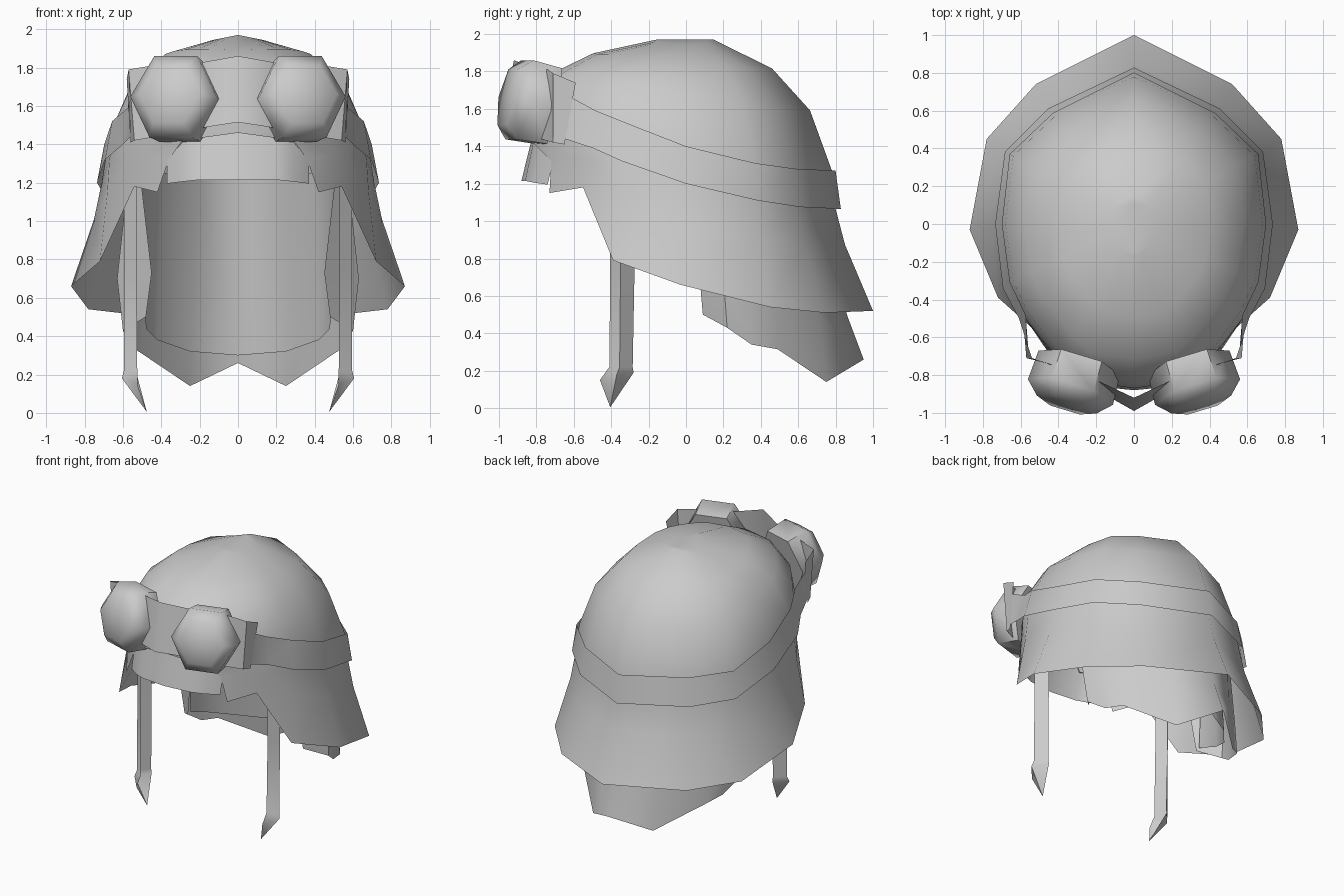
import bpy
import bmesh
from math import cos, sin, radians
from mathutils import Vector

cube = bpy.data.objects.get("Cube")
if cube:
    bpy.data.objects.remove(cube)

grey = bpy.data.materials.new("plain grey")
grey.use_nodes = True
GREY = (0.6, 0.6, 0.6, 1)
grey.diffuse_color = GREY
grey.node_tree.nodes["Principled BSDF"].inputs["Base Color"].default_value = GREY


def loft(name, rings, closed=False, angle=40):
    """Skin a list of equal-length point rows and mirror the result in x."""
    bm = bmesh.new()
    rows = [[bm.verts.new(p) for p in ring] for ring in rings]
    n = len(rows[0])
    for a, b in zip(rows, rows[1:]):
        for i in range(n if closed else n - 1):
            j = (i + 1) % n
            bm.faces.new((a[i], a[j], b[j], b[i]))
    bmesh.ops.remove_doubles(bm, verts=bm.verts, dist=0.0005)
    bmesh.ops.recalc_face_normals(bm, faces=bm.faces)
    mesh = bpy.data.meshes.new(name)
    bm.to_mesh(mesh)
    bm.free()
    mesh.materials.append(grey)
    obj = bpy.data.objects.new(name, mesh)
    bpy.context.collection.objects.link(obj)
    mirror = obj.modifiers.new("mirror", "MIRROR")
    mirror.merge_threshold = 0.001
    bpy.ops.object.select_all(action="DESELECT")
    obj.select_set(True)
    bpy.context.view_layer.objects.active = obj
    bpy.ops.object.shade_smooth_by_angle(angle=radians(angle))


# Helmet half-outlines, front centre to back centre
rim = [(0, -.87, 1.46), (.29, -.82, 1.42), (.36, -.72, 1.32), (.42, -.73, 1.15), (.54, -.55, 1.18),
       (.72, -.39, .79), (.87, -.03, .66), (.78, .45, .54), (.52, .74, .51), (0, 1, .52)]
brow = [(0, -.87, 1.55), (.27, -.83, 1.5), (.38, -.74, 1.46), (.49, -.61, 1.45), (.59, -.48, 1.39),
        (.67, -.33, 1.32), (.71, 0, 1.2), (.66, .37, 1.11), (.44, .59, 1.075), (0, .8, 1.065)]
crown = [(0, -.84, 1.64), (.26, -.8, 1.62), (.37, -.71, 1.62), (.47, -.59, 1.62), (.56, -.47, 1.59),
         (.64, -.3, 1.52), (.68, 0, 1.4), (.64, .36, 1.31), (.42, .57, 1.28), (0, .78, 1.27)]

# Helmet shell: flared skirt, then a faceted dome with a ridge along the top
flare = [(bx + (rx - bx) * .25, by + (ry - by) * .25, bz + (rz - bz) * .35)
         for (bx, by, bz), (rx, ry, rz) in zip(brow, rim)]
dome = [[(x * c, y * c, z + (1.97 - z) * s) for x, y, z in crown]
        for c, s in ((.85, .46), (.59, .78))]
dome.append([(x * .19, y * .19, 1.97 - .2 * x * .19) for x, y, z in crown])
dome.append([(0, y * .19, 1.97) for x, y, z in crown])
loft("helmet_shell", [rim, flare, brow, crown] + dome, angle=60)

# Goggle strap hugging the shell
low = [(.56, -.65, 1.44)] + [(x * 1.035, y * 1.035, z) for x, y, z in brow[4:]]
high = [(.57, -.63, 1.67)] + [(x * 1.025, y * 1.025, z) for x, y, z in crown[4:]]
loft("goggle_strap", [low, high])

# Goggle frame band
loft("goggle_frame", [
    [(0, -.92, 1.86), (.17, -.84, 1.83), (.45, -.74, 1.81), (.57, -.71, 1.79), (.58, -.59, 1.74)],
    [(0, -.99, 1.515), (.16, -.9, 1.49), (.42, -.78, 1.44), (.54, -.71, 1.42), (.56, -.65, 1.41)]])

# Hexagonal goggle cups with bulging lenses
axis = Vector((.28, -.93, .2)).normalized()
side = axis.cross(Vector((0, 0, 1))).normalized() * -1
up = axis.cross(side).normalized() * 1.06
back = Vector((.29, -.735, 1.615))
cups = []
for depth, r in ((0, 0), (0, .225), (.165, .235), (.235, .165), (.245, 0)):
    cups.append([back + axis * depth + (side * cos(radians(k * 60)) + up * sin(radians(k * 60))) * r
                 for k in range(6)])
loft("goggle_cups", cups, closed=True, angle=60)

# Visor plate under the brow
loft("visor", [
    [(0, -.82, 1.46), (.2, -.81, 1.45), (.29, -.78, 1.41), (.37, -.71, 1.32)],
    [(0, -.88, 1.215), (.2, -.86, 1.215), (.29, -.81, 1.205), (.37, -.74, 1.195)]])

# Neck flap inside the skirt, its front edges curling inwards
loft("neck_flap", [
    [(.51, .1, 1.25), (.57, .22, 1.25), (.54, .33, 1.25), (.43, .47, 1.25), (.22, .62, 1.25), (0, .72, 1.25)],
    [(.45, .07, .73), (.63, .2, .7), (.58, .34, .6), (.49, .49, .55), (.25, .71, .5), (0, .86, .5)],
    [(.48, .09, .5), (.6, .22, .43), (.55, .35, .34), (.51, .49, .315), (.25, .75, .14), (0, .95, .26)]],
    angle=60)

# Shorter lining just inside the flap
loft("neck_lining", [
    [(.51, .12, 1.25), (.48, .3, 1.25), (.39, .43, 1.25), (.2, .58, 1.25), (0, .68, 1.25)],
    [(.48, .12, .51), (.48, .3, .44), (.42, .46, .38), (.25, .66, .32), (0, .82, .3)]], angle=60)

# Hanging chin straps, folded outwards, with pointed ends
loft("chin_straps", [
    [(.53, -.405, 1.2), (.595, -.35, 1.2), (.53, -.275, 1.2)],
    [(.53, -.405, .75), (.595, -.35, .75), (.53, -.275, .75)],
    [(.525, -.41, .22), (.595, -.355, .22), (.525, -.285, .22)],
    [(.525, -.46, .15), (.605, -.37, .18), (.525, -.28, .19)],
    [(.475, -.405, .005)] * 3], angle=60)
